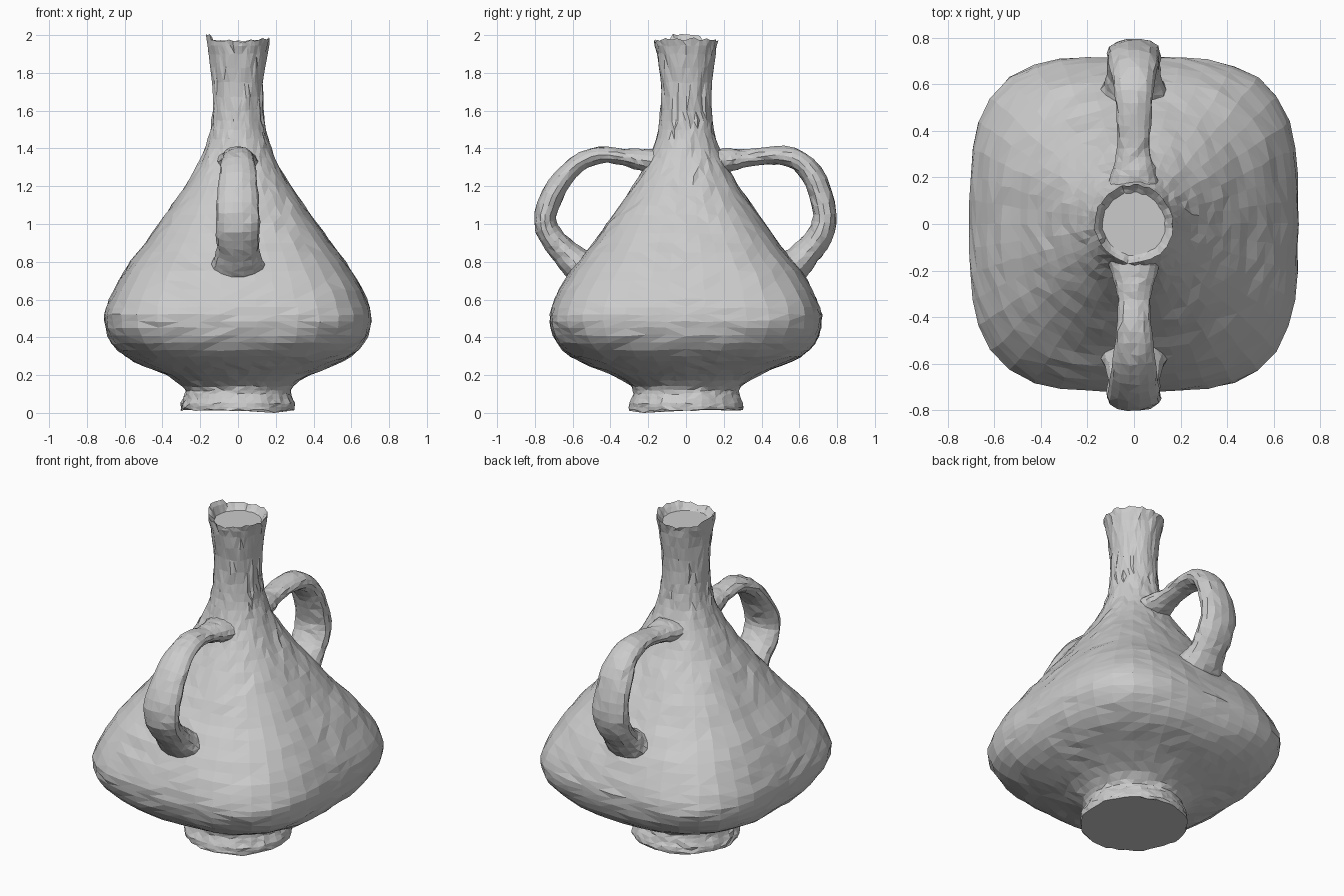
import bpy, bmesh, math, random
from mathutils import Vector

random.seed(4)
old = bpy.data.objects.get("Cube")
if old:
    bpy.data.objects.remove(old, do_unlink=True)

clay = bpy.data.materials.new("grey clay")
clay.use_nodes = True
GREY = (0.6, 0.6, 0.6, 1)
clay.diffuse_color = GREY
clay.node_tree.nodes["Principled BSDF"].inputs["Base Color"].default_value = GREY


def wobble(amount):
    return Vector([random.uniform(-amount, amount) for _ in range(3)])


def spline(points, steps):
    """Catmull-Rom curve through tuples of any length."""
    pts = [Vector(p) for p in points]
    pts = [pts[0] * 2 - pts[1]] + pts + [pts[-1] * 2 - pts[-2]]
    out = []
    for a, b, c, d in zip(pts, pts[1:], pts[2:], pts[3:]):
        for i in range(steps):
            t = i / steps
            out.append(b + (c - a) * t / 2 + (a * 2 - b * 5 + c * 4 - d) * t * t / 2
                       + (b * 3 - a - c * 3 + d) * t ** 3 / 2)
    return out + [pts[-2]]


def loft(name, rings):
    """Skin closed rings of points, cap both ends, shade as flat facets."""
    bm = bmesh.new()
    loops = [[bm.verts.new(p) for p in ring] for ring in rings]
    for low, high in zip(loops, loops[1:]):
        for i in range(len(low)):
            j = (i + 1) % len(low)
            bm.faces.new((low[i], low[j], high[j], high[i]))
    bm.faces.new(loops[0][::-1])
    bm.faces.new(loops[-1])
    bmesh.ops.triangulate(bm, faces=[f for f in bm.faces if len(f.verts) == 4])
    bmesh.ops.recalc_face_normals(bm, faces=bm.faces)
    mesh = bpy.data.meshes.new(name)
    bm.to_mesh(mesh)
    bm.free()
    mesh.materials.append(clay)
    obj = bpy.data.objects.new(name, mesh)
    bpy.context.collection.objects.link(obj)
    return obj


# Vessel: round foot, squarish belly, round neck (height, half width, squareness)
PROFILE = [
    (0.015, 0.30, 2), (0.05, 0.30, 2), (0.10, 0.28, 2), (0.14, 0.29, 2),
    (0.20, 0.38, 2.1), (0.25, 0.50, 2.3), (0.30, 0.60, 2.6), (0.37, 0.67, 3),
    (0.45, 0.70, 3.4), (0.52, 0.705, 3.5), (0.60, 0.68, 3.4), (0.70, 0.63, 3.2),
    (0.80, 0.57, 3), (0.90, 0.49, 2.9), (1.0, 0.42, 2.8), (1.1, 0.35, 2.6),
    (1.2, 0.28, 2.4), (1.3, 0.22, 2.3), (1.4, 0.175, 2.1), (1.5, 0.147, 2),
    (1.6, 0.135, 2), (1.75, 0.135, 2), (1.9, 0.155, 2), (1.975, 0.168, 2),
]
SIDES = 44
rings = []
for z, radius, power in spline(PROFILE, 2):
    ring = []
    for i in range(SIDES):
        a = math.tau * i / SIDES
        c, s = math.cos(a), math.sin(a)
        r = radius / (abs(c) ** power + abs(s) ** power) ** (1 / power)
        deep = 1.02 if 0.2 < z < 0.8 else 1
        ring.append(Vector((r * c, r * s * deep, z)) + wobble(0.005))
    rings.append(ring)

# Ragged lip that peaks on the right, a shallow sunken mouth, an uneven foot
for p in rings[-1]:
    p.z = 1.965 + 0.015 * abs(p.x) / 0.17 + (0.02 if p.x < -0.15 else 0) + random.uniform(-0.008, 0.008)
rings.append([Vector((p.x * 0.9, p.y * 0.9, p.z - 0.02)) for p in rings[-1]])
rings.append([Vector((p.x * 0.8, p.y * 0.8, 1.935)) for p in rings[-2]])
for p in rings[0]:
    p.z = random.uniform(0.01, 0.022)
rings[0][SIDES * 7 // 8].z = 0
loft("vessel_body", rings)

# Strap handles (outward, height, half width, half thickness)
FRONT = [
    (0.16, 1.33, 0.11, 0.07), (0.24, 1.34, 0.09, 0.06), (0.33, 1.355, 0.07, 0.045),
    (0.46, 1.365, 0.075, 0.045), (0.58, 1.315, 0.09, 0.048), (0.68, 1.20, 0.105, 0.055),
    (0.745, 1.05, 0.115, 0.06), (0.72, 0.94, 0.115, 0.065), (0.64, 0.85, 0.115, 0.075),
    (0.58, 0.79, 0.14, 0.09), (0.53, 0.75, 0.16, 0.10),
]
BACK = [
    (0.16, 1.33, 0.11, 0.07), (0.24, 1.34, 0.09, 0.06), (0.33, 1.35, 0.07, 0.045),
    (0.47, 1.365, 0.075, 0.05), (0.60, 1.335, 0.09, 0.055), (0.69, 1.22, 0.105, 0.062),
    (0.735, 1.05, 0.115, 0.065), (0.71, 0.94, 0.115, 0.07), (0.64, 0.85, 0.115, 0.075),
    (0.58, 0.79, 0.14, 0.09), (0.53, 0.75, 0.16, 0.10),
]


def handle(name, path, side):
    pts = spline(path, 3)
    loops = []
    for k, (y, z, width, thick) in enumerate(pts):
        step = pts[min(k + 1, len(pts) - 1)] - pts[max(k - 1, 0)]
        out = Vector((0, -step[1], step[0])).normalized()
        loop = []
        for i in range(14):
            a = math.tau * i / 14
            p = Vector((width * math.cos(a), y, z)) + out * thick * math.sin(a) + wobble(0.004)
            p.y *= side
            loop.append(p)
        loops.append(loop)
    loft(name, loops)


handle("front_handle", FRONT, -1)
handle("back_handle", BACK, 1)
